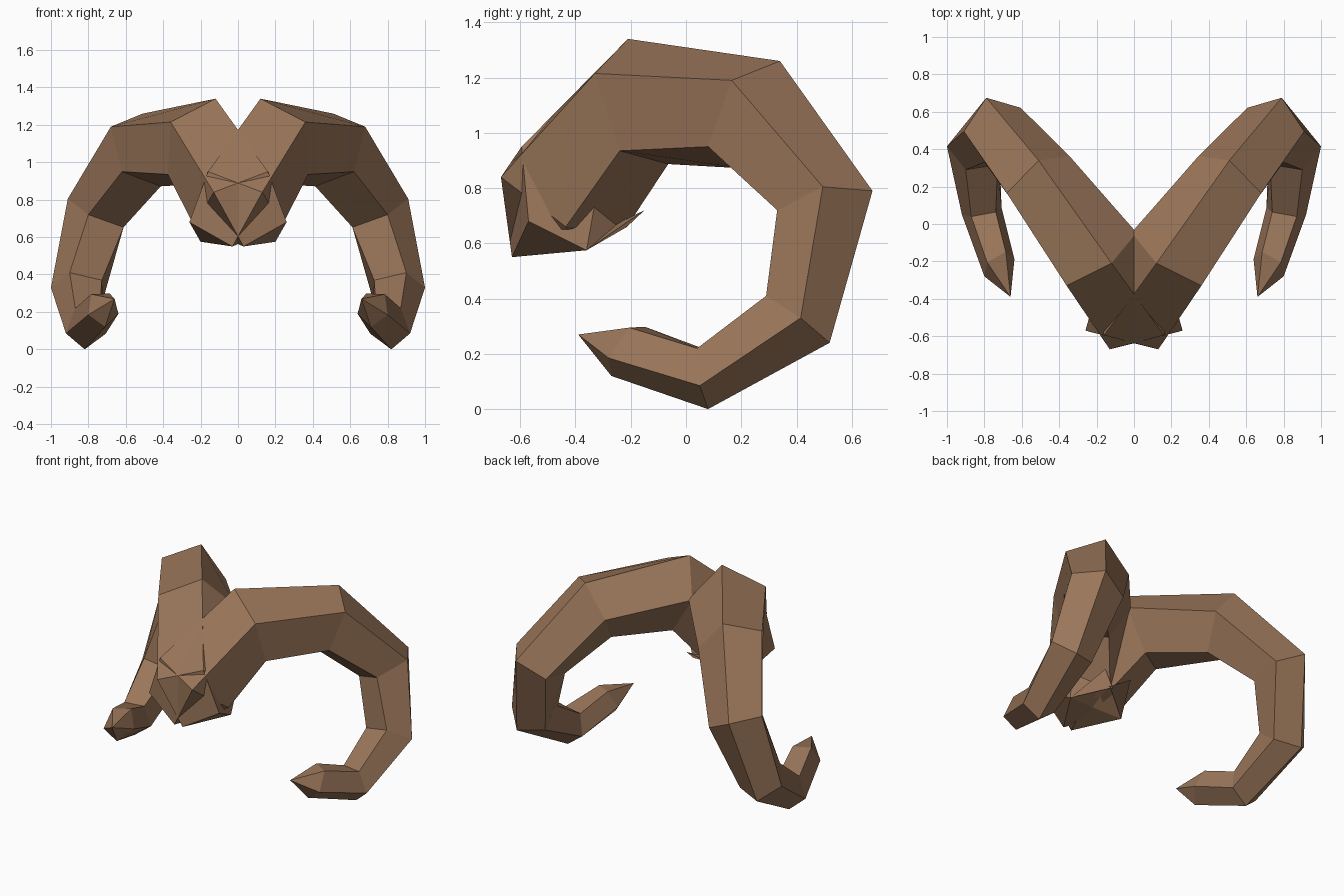
import bpy, bmesh
from mathutils import Vector

if "Cube" in bpy.data.objects:
    bpy.data.objects.remove(bpy.data.objects["Cube"])

brown = bpy.data.materials.new("horn_brown")
brown.use_nodes = True
colour = (0.32, 0.178, 0.1, 1)
brown.diffuse_color = colour
brown.node_tree.nodes["Principled BSDF"].inputs["Base Color"].default_value = colour

GOLDEN = (1 + 5 ** 0.5) / 2

# Three neighbouring corners of each five-sided section, from root to tip
SECTIONS = [
    ((-0.16, -0.595, 0.95), (0.13, -0.67, 0.84), (0.235, -0.435, 0.66)),
    ((0.12, -0.21, 1.34), (0.36, -0.33, 1.215), (0.375, -0.24, 0.935)),
    ((0.51, 0.34, 1.26), (0.68, 0.165, 1.19), (0.62, 0.08, 0.95)),
    ((0.79, 0.675, 0.79), (0.91, 0.495, 0.805), (0.80, 0.33, 0.72)),
    ((0.89, 0.52, 0.24), (1.0, 0.415, 0.33), (0.90, 0.29, 0.41)),
    ((0.82, 0.08, 0.0), (0.92, 0.05, 0.085), (0.87, 0.04, 0.22)),
    ((0.71, -0.27, 0.12), (0.80, -0.28, 0.185), (0.785, -0.205, 0.295)),
]
# Uneven stub that closes the root
ROOT = [(-0.26, -0.57, 0.68), (-0.03, -0.63, 0.55), (0.05, -0.4, 0.6),
        (-0.1, -0.15, 0.72), (-0.2, -0.36, 0.575)]
TIP = (0.66, -0.39, 0.27)


def pentagon(a, b, c):
    """Complete a regular pentagon from three neighbouring corners."""
    a, b, c = Vector(a), Vector(b), Vector(c)
    return [a, b, c, a + GOLDEN * (c - b), c - GOLDEN * (b - a)]


def horn(name, side):
    bm = bmesh.new()

    def vert(p):
        return bm.verts.new((p[0] * side, p[1], p[2]))

    rings = [[vert(p) for p in ROOT]]
    rings += [[vert(p) for p in pentagon(*s)] for s in SECTIONS]
    # Tube walls
    for low, high in zip(rings, rings[1:]):
        for i in range(5):
            j = (i + 1) % 5
            bm.faces.new((low[i], low[j], high[j], high[i]))
    # Pointed tip and closed root
    tip = vert(TIP)
    for i in range(5):
        bm.faces.new((rings[-1][i], rings[-1][(i + 1) % 5], tip))
    cap = bm.faces.new(rings[0])
    bmesh.ops.triangulate(bm, faces=[cap])
    bmesh.ops.recalc_face_normals(bm, faces=bm.faces)
    mesh = bpy.data.meshes.new(name)
    bm.to_mesh(mesh)
    bm.free()
    mesh.materials.append(brown)
    bpy.context.collection.objects.link(bpy.data.objects.new(name, mesh))


horn("left_horn", 1)
horn("right_horn", -1)
